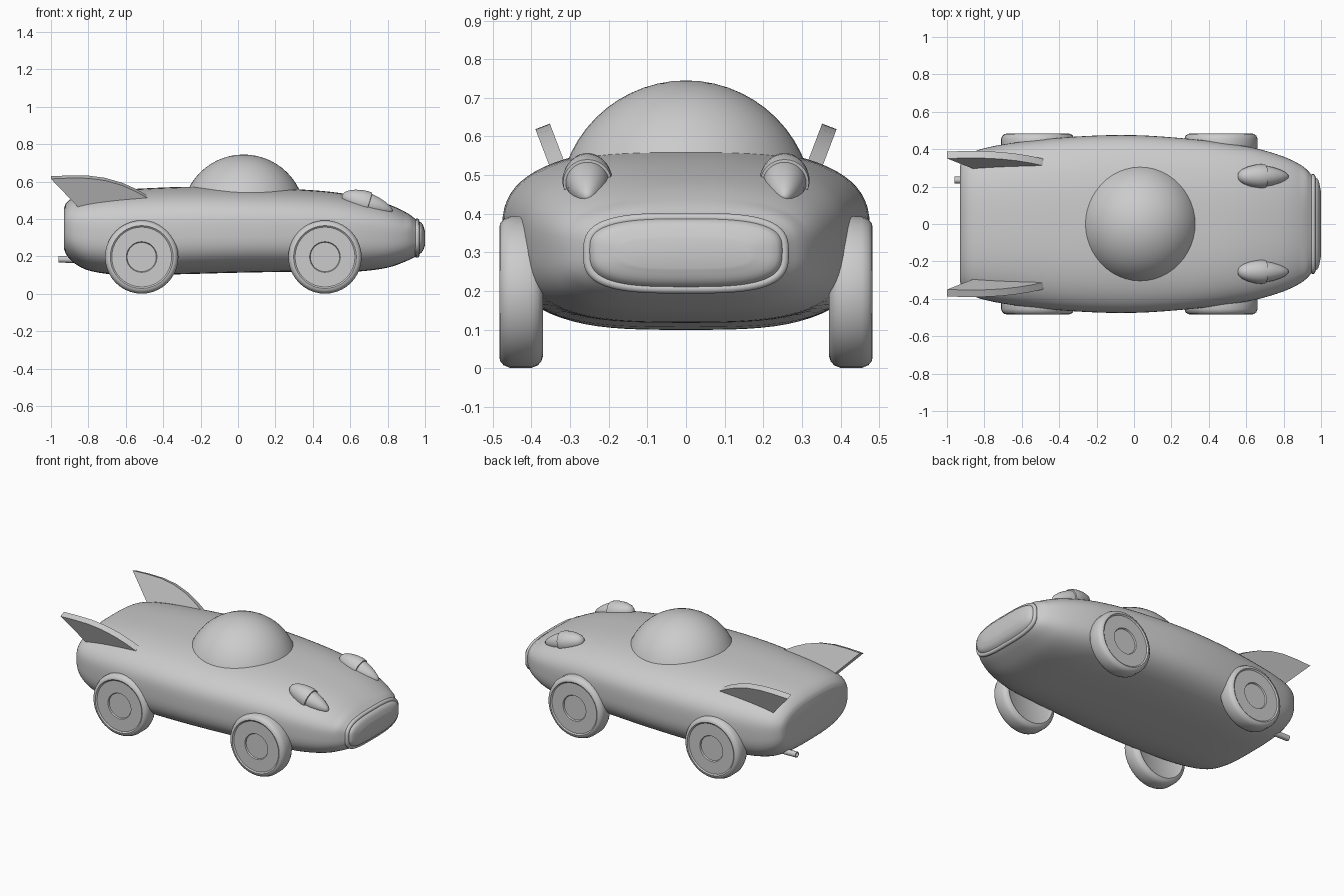
import bpy, bmesh, math
from mathutils import Matrix, Vector

if "Cube" in bpy.data.objects:
    bpy.data.objects.remove(bpy.data.objects["Cube"])


def finish(name, bm, angle=35):
    bmesh.ops.remove_doubles(bm, verts=bm.verts, dist=1e-5)
    bmesh.ops.recalc_face_normals(bm, faces=bm.faces)
    me = bpy.data.meshes.new(name)
    bm.to_mesh(me)
    bm.free()
    ob = bpy.data.objects.new(name, me)
    bpy.context.collection.objects.link(ob)
    bpy.ops.object.select_all(action='DESELECT')
    ob.select_set(True)
    bpy.context.view_layer.objects.active = ob
    bpy.ops.object.shade_smooth_by_angle(angle=math.radians(angle))
    return ob


def loft(rings):
    """Skin a list of closed rings and cap both ends."""
    bm = bmesh.new()
    vs = [[bm.verts.new(p) for p in r] for r in rings]
    n = len(vs[0])
    for a, b in zip(vs, vs[1:]):
        for i in range(n):
            bm.faces.new((a[i], a[(i + 1) % n], b[(i + 1) % n], b[i]))
    bm.faces.new(vs[0])
    bm.faces.new(vs[-1])
    return bm


def lathe(name, profile, matrix, n=40):
    """Turn (radius, height) points about local z, then place with matrix."""
    rings = [[matrix @ Vector((r * math.cos(2 * math.pi * i / n),
                               r * math.sin(2 * math.pi * i / n), t))
              for i in range(n)] for r, t in profile]
    return finish(name, loft(rings))


def superellipse(a, n_top, n_bottom):
    c, s = math.cos(a), math.sin(a)
    e = 2 / (n_top if s > 0 else n_bottom)
    return (math.copysign(abs(c) ** e, c), math.copysign(abs(s) ** e, s))


def catmull(p0, p1, p2, p3, t):
    return [0.5 * (2 * b + (c - a) * t + (2 * a - 5 * b + 4 * c - d) * t * t
                   + (3 * b - a - 3 * c + d) * t ** 3)
            for a, b, c, d in zip(p0, p1, p2, p3)]


# Body: x station, half width, bottom z, top z
keys = [(-.93, .31, .24, .46), (-.915, .345, .205, .49), (-.87, .38, .16, .52),
        (-.78, .41, .12, .54), (-.6, .44, .10, .558), (-.3, .468, .105, .572),
        (0, .475, .113, .571), (.3, .455, .118, .56), (.5, .43, .118, .545),
        (.65, .405, .12, .52), (.8, .36, .14, .48), (.9, .31, .175, .435),
        (.955, .258, .203, .395), (.985, .235, .225, .375), (1, .17, .26, .335)]
ext = [keys[0]] + keys + [keys[-1]]
stations = [catmull(*ext[i:i + 4], k / 4) for i in range(len(keys) - 1) for k in range(4)]
stations.append(keys[-1])
rings = []
for x, w, zb, zt in stations:
    zc = zb + 0.54 * (zt - zb)
    ring = []
    for i in range(72):
        u, v = superellipse(2 * math.pi * i / 72, 3.0 if x > .9 else 2.6, 3.2)
        ring.append((x, w * u, zc + v * (zt - zc if v > 0 else zc - zb)))
    rings.append(ring)
finish("body", loft(rings))

# Bubble canopy: upper half of a sphere
dome = [(.33 * math.cos(a), .33 * math.sin(a))
        for a in (math.pi / 2 * i / 14 for i in range(14))] + [(.002, .33)]
lathe("canopy", dome, Matrix.Translation((.03, 0, .415)), 48)

# Grille surround
cu = bpy.data.curves.new("grille_ring", 'CURVE')
cu.dimensions = '3D'
cu.bevel_depth = .013
cu.bevel_resolution = 3
sp = cu.splines.new('POLY')
sp.points.add(71)
for i, p in enumerate(sp.points):
    u, v = superellipse(2 * math.pi * i / 72, 3.2, 3.2)
    p.co = (.957, .254 * u, .298 + .092 * v, 1)
sp.use_cyclic_u = True
bpy.context.collection.objects.link(bpy.data.objects.new("grille_ring", cu))

wheel_profile = [(.002, .010), (.15, .010), (.165, 0), (.178, .004), (.189, .013),
                 (.196, .03), (.196, .085), (.189, .102), (.178, .111), (.168, .113),
                 (.160, .107), (.082, .107), (.078, .099), (.002, .099)]
lamp_housing = [(.002, -.13), (.02, -.125), (.038, -.105), (.053, -.07), (.062, -.03),
                (.065, 0), (.063, .02), (.056, .022), (.002, .022)]
lamp_lens = [(.002, .0), (.056, .0), (.056, .022), (.050, .06), (.038, .10),
             (.022, .135), (.009, .150), (.002, .152)]
fin_outline = [(-1, .622), (-.9, .626), (-.8, .625), (-.71, .613), (-.62, .587),
               (-.55, .556), (-.485, .52), (-.485, .497), (-.84, .455)]

for side, s in (("left", 1), ("right", -1)):
    # Wheels
    for end, x in (("front", .465), ("rear", -.515)):
        m = Matrix.Translation((x, s * .37, .197)) @ Matrix.Rotation(-s * math.pi / 2, 4, 'X')
        lathe(f"{end}_{side}_wheel", wheel_profile, m)

    # Headlights: housing with a tapered lens
    m = Matrix.Translation((.68, s * .255, .486)) @ Matrix.Rotation(math.radians(107), 4, 'Y')
    lathe(f"{side}_headlight_housing", lamp_housing, m, 32)
    lathe(f"{side}_headlight_lens", lamp_lens, m, 32)

    # Tail fins leaning outward
    lean = .38
    nrm = Vector((0, 1, -lean)).normalized() * .02
    plates = [[Vector((x, .366 + (z - .613) * lean, z)) + nrm * k for x, z in fin_outline]
              for k in (-1, 1)]
    finish(f"{side}_tail_fin", loft([[(p.x, s * p.y, p.z) for p in r] for r in plates]))

# Exhaust pipe, hollow at the tip
lathe("exhaust_pipe", [(.002, 0), (.018, 0), (.018, .17), (.013, .17), (.013, .12), (.002, .12)],
      Matrix.Translation((-.79, .235, .182)) @ Matrix.Rotation(math.radians(-89), 4, 'Y'), 20)
